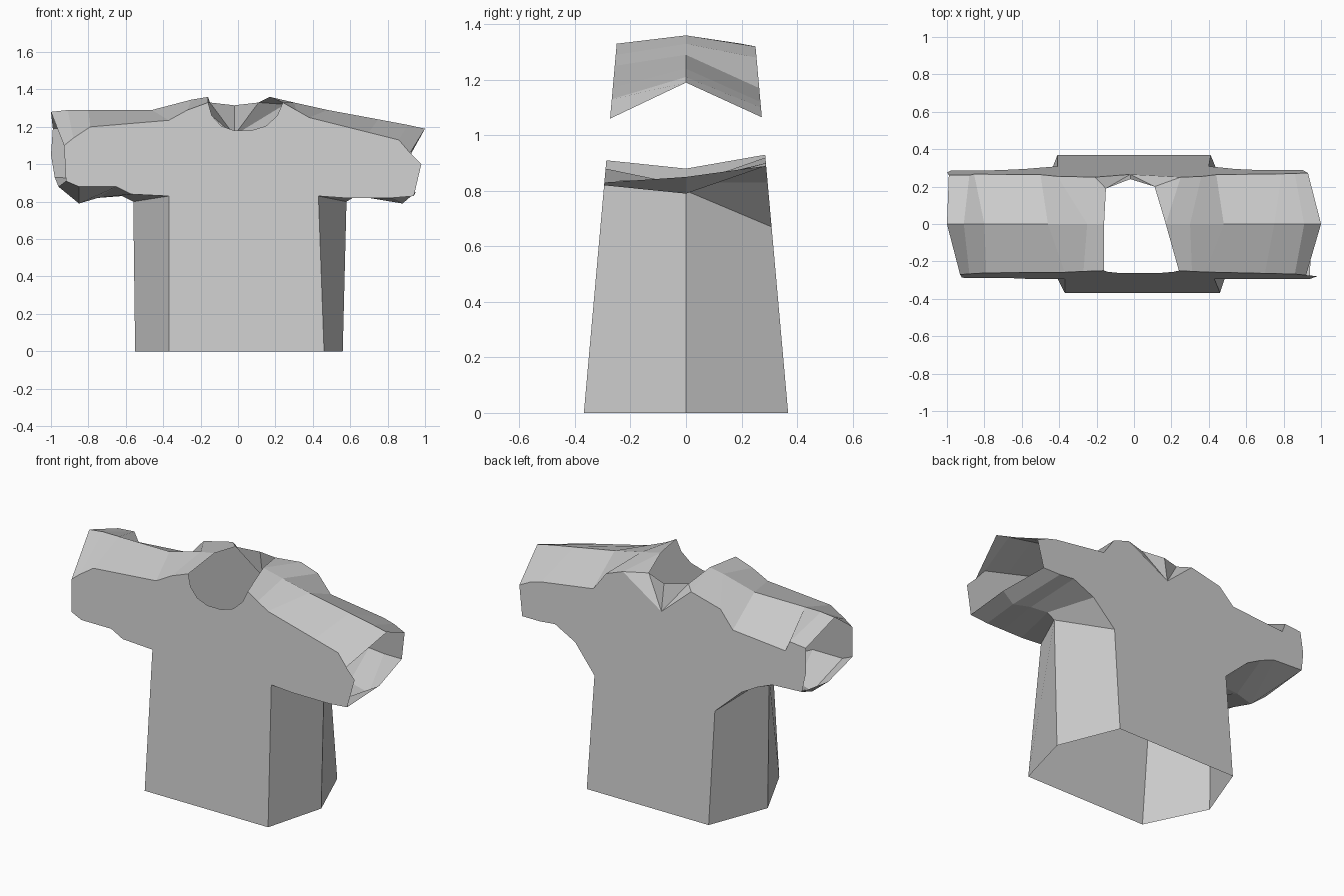
import bpy, bmesh

if "Cube" in bpy.data.objects:
    bpy.data.objects.remove(bpy.data.objects["Cube"])

bm = bmesh.new()


def depth(z):
    # front and back panels lean inward towards the shoulders
    return 0.368 - 0.089 * z


def row(points, side):
    return [bm.verts.new((x, side * depth(z), z)) for x, z in points]


def strip(front, middle, back):
    # two bands of faces joining front panel, side seam and back panel
    f, m, b = row(front, -1), row(middle, 0), row(back, 1)
    for p, q in ((f, m), (m, b)):
        for i in range(len(p) - 1):
            bm.faces.new((p[i], p[i + 1], q[i + 1], q[i]))
    return f, m, b


# Side seams, hem to cuff
left_f, left_m, left_b = strip(
    [(-.37, 0), (-.37, .83), (-.57, .84), (-.65, .88), (-.85, .88), (-.92, .91)],
    [(-.55, 0), (-.56, .80), (-.62, .83), (-.75, .82), (-.85, .79), (-.96, .88)],
    [(-.41, 0), (-.41, .67), (-.58, .825), (-.68, .88), (-.78, .92), (-.98, .93)])
right_f, right_m, right_b = strip(
    [(.46, 0), (.43, .83), (.57, .82), (.70, .82), (.82, .82), (.94, .83)],
    [(.56, 0), (.58, .80), (.63, .83), (.75, .82), (.88, .79), (.95, .85)],
    [(.41, 0), (.40, .67), (.54, .83), (.68, .90), (.78, .89), (.90, .89)])

# Shoulder seams, neck to cuff
ltop_f, ltop_m, ltop_b = strip(
    [(-.16, 1.33), (-.27, 1.29), (-.37, 1.235), (-.79, 1.2), (-.88, 1.14), (-.93, 1.1)],
    [(-.16, 1.36), (-.25, 1.345), (-.46, 1.29), (-.80, 1.29), (-.91, 1.29), (-1, 1.28)],
    [(-.21, 1.32), (-.41, 1.27), (-.50, 1.17), (-.855, 1.14), (-.88, 1.2), (-.99, 1.19)])
rtop_f, rtop_m, rtop_b = strip(
    [(.24, 1.33), (.31, 1.29), (.38, 1.25), (.70, 1.17), (.86, 1.13), (.92, 1.06)],
    [(.17, 1.36), (.30, 1.33), (.48, 1.29), (.75, 1.24), (.91, 1.21), (1, 1.19)],
    [(.25, 1.32), (.36, 1.28), (.44, 1.17), (.79, 1.12), (.86, 1.10), (.93, 1.065)])

# Front panel with scooped neckline
neck = row([(-.14, 1.26), (-.09, 1.205), (-.02, 1.18), (.07, 1.18), (.15, 1.205), (.21, 1.26)], -1)
cuff_f = row([(.98, 1.0)], -1)
bm.faces.new(left_f + ltop_f[::-1] + neck + rtop_f + cuff_f + right_f[::-1])

# Back panel with a notch under the collar
notch = row([(-.02, 1.155)], 1)
cuff_b = row([(-1, 1.05)], 1)
bm.faces.new(left_b + cuff_b + ltop_b[::-1] + notch + rtop_b + right_b[::-1])

# Back collar: a fan rising out of the notch to the shoulders
collar = [bm.verts.new(p) for p in ((-.15, .19, 1.33), (-.02, .24, 1.315), (.11, .20, 1.33))]
edge = [ltop_b[0]] + collar + [rtop_b[0]]
for a, b in zip(edge, edge[1:]):
    bm.faces.new((notch[0], a, b))
bm.faces.new((ltop_m[0], ltop_b[0], collar[0]))
bm.faces.new((rtop_m[0], collar[2], rtop_b[0]))

bmesh.ops.recalc_face_normals(bm, faces=bm.faces)
mesh = bpy.data.meshes.new("shirt")
bm.to_mesh(mesh)
bm.free()
bpy.context.collection.objects.link(bpy.data.objects.new("shirt", mesh))
